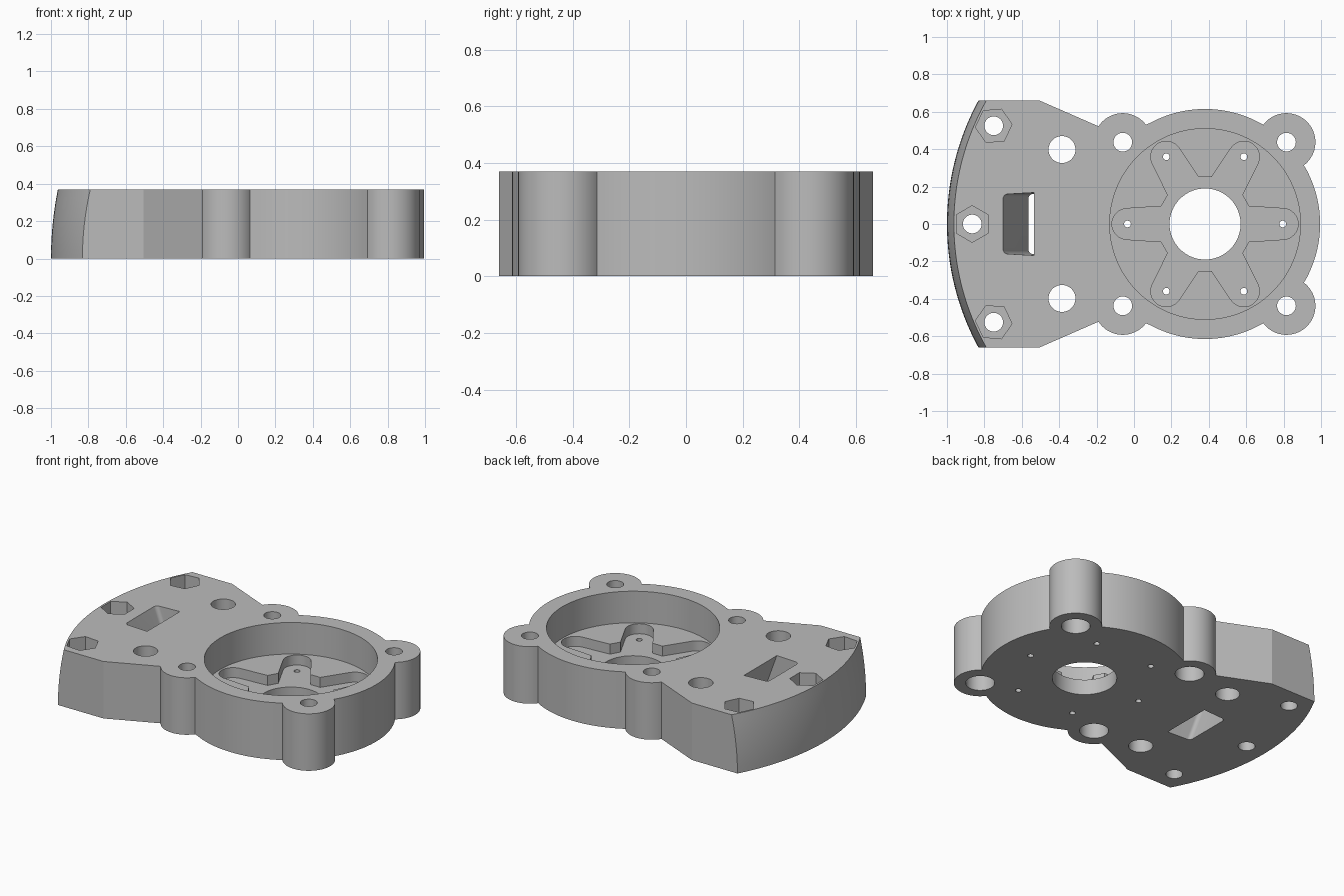
import bpy
import bmesh
from math import sin, cos, pi, radians, sqrt

if "Cube" in bpy.data.objects:
    bpy.data.objects.remove(bpy.data.objects["Cube"], do_unlink=True)

H = 0.37            # plate height
CX = 0.38           # motor axis
LOBE_Y = 0.4375
LOBES_X = (-0.06, 0.815)

grey = bpy.data.materials.new("plain grey")
grey.use_nodes = True
COLOUR = (0.5, 0.5, 0.5, 1)
grey.diffuse_color = COLOUR
grey.node_tree.nodes["Principled BSDF"].inputs["Base Color"].default_value = COLOUR


def arc(cx, cy, r, a0, a1, n):
    """Points on an arc, angles in degrees, both ends included."""
    angles = [radians(a0 + (a1 - a0) * i / n) for i in range(n + 1)]
    return [(cx + r * cos(a), cy + r * sin(a)) for a in angles]


def circle(cx, cy, r, n=64, turn=0):
    return arc(cx, cy, r, turn, turn + 360, n)[:-1]


def loft(name, layers):
    """Solid through a stack of (z, outline) layers."""
    bm = bmesh.new()
    rings = [[bm.verts.new((x, y, z)) for x, y in pts] for z, pts in layers]
    n = len(rings[0])
    for low, high in zip(rings, rings[1:]):
        for i in range(n):
            j = (i + 1) % n
            bm.faces.new((low[i], low[j], high[j], high[i]))
    bm.faces.new(rings[0][::-1])
    bm.faces.new(rings[-1])
    bmesh.ops.recalc_face_normals(bm, faces=bm.faces)
    mesh = bpy.data.meshes.new(name)
    bm.to_mesh(mesh)
    bm.free()
    mesh.materials.append(grey)
    obj = bpy.data.objects.new(name, mesh)
    bpy.context.collection.objects.link(obj)
    return obj


def outline(z):
    """Housing outline; the curved end leans in towards the top."""
    lx, rx = LOBES_X
    half = [(-0.505, 0.66)]
    half += arc(lx, LOBE_Y, 0.155, 146.8, 36.9, 24)
    half += arc(CX, 0, 0.615, 120.4, 59.6, 24)[1:-1]
    half += arc(rx, LOBE_Y, 0.155, 143.1, -53.1, 36)
    half += arc(CX, 0, 0.615, 30.6, 0, 12)[1:]
    r = 1.38 - 0.037 * (z / H) ** 2
    a = 180 - math_angle(r)
    end = arc(CX, 0, r, 360 - a, a, 40)
    return half + [(x, -y) for x, y in half[-2::-1]] + end


def math_angle(r):
    """Angle from -x at which the curved end meets the straight side."""
    from math import asin, degrees
    return degrees(asin(0.66 / r))


# Main plate with lobes
housing = loft("motor_housing", [(H * i / 8, outline(H * i / 8)) for i in range(9)])


def cut(pts, z0, z1, top_pts=None):
    cutter = loft("cutter", [(z0, pts), (z1, top_pts or pts)])
    cutter.hide_render = True
    mod = housing.modifiers.new("cut", "BOOLEAN")
    mod.operation = "DIFFERENCE"
    mod.solver = "EXACT"
    mod.object = cutter
    bpy.context.view_layer.objects.active = housing
    bpy.ops.object.modifier_apply(modifier=mod.name)
    bpy.data.objects.remove(cutter, do_unlink=True)


# Motor bore, star pocket in its floor, shaft hole
cut(circle(CX, 0, 0.51, 96), 0.165, 0.5)
arm = [(0.234, -0.095)] + arc(0.415, 0, 0.083, -86, 86, 16) + [(0.234, 0.095)]
star = []
for k in range(6):
    c, s = cos(k * pi / 3), sin(k * pi / 3)
    star += [(CX + x * c - y * s, x * s + y * c) for x, y in arm]
cut(star, 0.10, 0.3)
cut(circle(CX, 0, 0.19), -0.1, 0.25)

# Motor screw holes
for k in range(6):
    a = k * pi / 3
    cut(circle(CX + 0.415 * cos(a), 0.415 * sin(a), 0.018, 20), -0.1, 0.25)

for side in (1, -1):
    # Lobe holes, counterbored from below
    for x in LOBES_X:
        cut(circle(x, side * LOBE_Y, 0.05, 40), -0.1, 0.5)
        cut(circle(x, side * LOBE_Y, 0.085, 48), -0.1, 0.2)
    # Plain through holes
    cut(circle(-0.385, side * 0.398, 0.072, 48), -0.1, 0.5)

# Bolt holes with hexagonal nut pockets
for x, y, turn in ((-0.75, 0.525, 5), (-0.75, -0.525, -5), (-0.865, 0, 30)):
    cut(circle(x, y, 0.05, 40), -0.1, 0.5)
    cut(circle(x, y, 0.098, 6, turn), H - 0.15, 0.5)

# Slanted slot
slope = (0.70 - 0.565) / H


def slot(z):
    dx = slope * (H - z)
    pts = [(-0.535, -0.168), (-0.535, 0.168)]
    pts += arc(-0.675, 0.135, 0.025, 90, 180, 6) + arc(-0.675, -0.135, 0.025, 180, 270, 6)
    return [(x + dx, y) for x, y in pts]


cut(slot(-0.1), -0.1, 0.5, slot(0.5))

# Smooth round walls, crisp edges
bpy.ops.object.select_all(action="DESELECT")
housing.select_set(True)
bpy.context.view_layer.objects.active = housing
bpy.ops.object.shade_smooth_by_angle(angle=radians(20))
